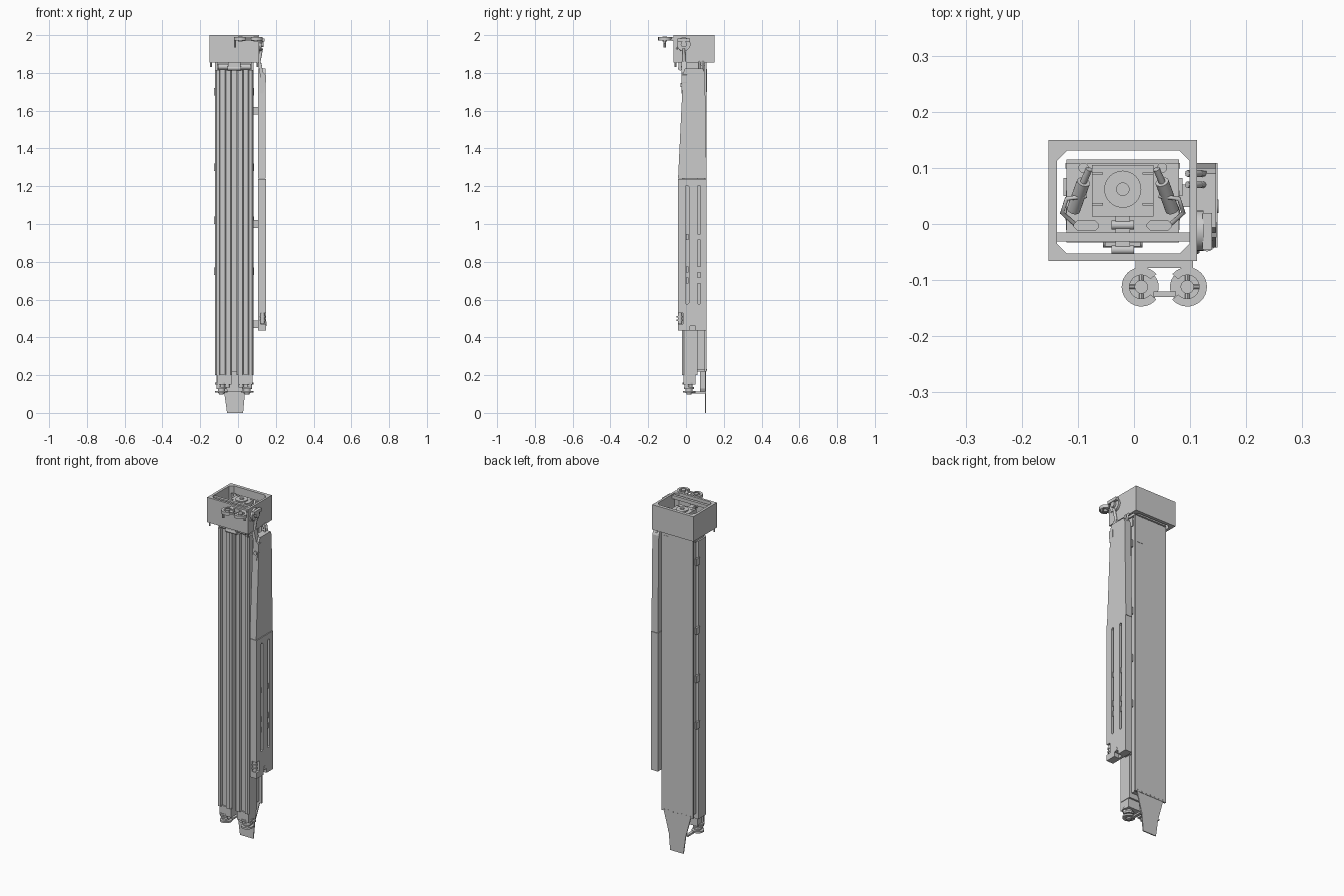
import bpy, bmesh, math
from mathutils import Vector

if "Cube" in bpy.data.objects:
    bpy.data.objects.remove(bpy.data.objects["Cube"])

CX = -0.02  # centre line of the mast


def finish(name, bm, smooth=False):
    bmesh.ops.recalc_face_normals(bm, faces=bm.faces)
    me = bpy.data.meshes.new(name)
    bm.to_mesh(me)
    bm.free()
    ob = bpy.data.objects.new(name, me)
    bpy.context.collection.objects.link(ob)
    if smooth:
        bpy.ops.object.select_all(action='DESELECT')
        ob.select_set(True)
        bpy.context.view_layer.objects.active = ob
        bpy.ops.object.shade_smooth_by_angle()
    return ob


def prism(name, pts, axis, a, b):
    put = {'x': lambda u, v, w: (w, u, v), 'y': lambda u, v, w: (u, w, v),
           'z': lambda u, v, w: (u, v, w)}[axis]
    bm = bmesh.new()
    lo = [bm.verts.new(put(u, v, a)) for u, v in pts]
    hi = [bm.verts.new(put(u, v, b)) for u, v in pts]
    bm.faces.new(lo)
    bm.faces.new(hi)
    for i in range(len(pts)):
        j = (i + 1) % len(pts)
        bm.faces.new((lo[i], lo[j], hi[j], hi[i]))
    return finish(name, bm)


def box(name, x0, x1, y0, y1, z0, z1):
    return prism(name, [(x0, y0), (x1, y0), (x1, y1), (x0, y1)], 'z', z0, z1)


def cyl(name, p, q, r, r2=None, n=20):
    p, q = Vector(p), Vector(q)
    bm = bmesh.new()
    bmesh.ops.create_cone(bm, cap_ends=True, segments=n, radius1=r,
                          radius2=r if r2 is None else r2, depth=(q - p).length)
    bm.transform((q - p).to_track_quat('Z', 'Y').to_matrix().to_4x4())
    bmesh.ops.translate(bm, verts=bm.verts, vec=(p + q) / 2)
    return finish(name, bm, True)


def cut(ob, tool):
    m = ob.modifiers.new('cut', 'BOOLEAN')
    m.operation, m.solver, m.object = 'DIFFERENCE', 'EXACT', tool
    tool.hide_render = True
    bpy.context.view_layer.objects.active = ob
    bpy.ops.object.modifier_apply(modifier=m.name)
    bpy.data.objects.remove(tool)


def chamfered(x0, x1, y0, y1, c):
    return [(x0 + c, y0), (x1 - c, y0), (x1, y0 + c), (x1, y1 - c),
            (x1 - c, y1), (x0 + c, y1), (x0, y1 - c), (x0, y0 + c)]


def tube(name, pts, r):
    cu = bpy.data.curves.new(name, 'CURVE')
    cu.dimensions, cu.bevel_depth, cu.bevel_resolution = '3D', r, 2
    cu.use_fill_caps = True
    sp = cu.splines.new('POLY')
    sp.points.add(len(pts) - 1)
    for pt, c in zip(sp.points, pts):
        pt.co = (*c, 1)
    bpy.context.collection.objects.link(bpy.data.objects.new(name, cu))


# open head frame with chamfered inner corners and a cross rail
head = box('head_frame', -.152, .112, -.066, .15, 1.855, 2)
cut(head, prism('head_cutter', chamfered(-.137, .099, -.053, .131, .018), 'z', 1.8, 2.05))
box('cross_rail', -.14, .1, -.031, -.015, 1.975, 1.995)
for x in (-.143, .103):
    cyl('head_foot', (x, -.055, 1.832), (x, -.055, 1.856), .005, n=10)

# mechanism inside the head
box('inner_deck', CX - .1, CX + .1, -.033, .114, 1.86, 1.905)
box('core_housing', CX - .055, CX + .055, .013, .105, 1.9, 1.972)
cyl('core_dial', (CX, .062, 1.972), (CX, .062, 1.978), .033, n=32)
cyl('core_dial_hub', (CX, .062, 1.978), (CX, .062, 1.983), .012)
box('deck_back_lip', CX - .1, CX + .1, .107, .115, 1.9, 1.965)
box('front_latch', CX - .013, CX + .013, -.045, .013, 1.905, 1.96)
for y in (-.046, -.002):
    cyl('latch_roller', (CX - .02, y, 1.955), (CX + .02, y, 1.955), .008, n=14)
for s in (-1, 1):
    cyl('damper_body', (CX + s * .088, .025, 1.915), (CX + s * .07, .075, 1.955), .012)
    cyl('damper_rod', (CX + s * .07, .075, 1.955), (CX + s * .06, .098, 1.972), .006)
    cyl('deck_post', (CX + s * .07, .1, 1.9), (CX + s * .07, .1, 1.97), .009)
    tube('damper_hose', [(CX + s * .065, .05, 1.94), (CX + s * .1, .045, 1.95),
                         (CX + s * .108, .02, 1.93), (CX + s * .08, -.005, 1.91)], .004)
    prism('deck_pad', chamfered(CX + s * .065 - .023, CX + s * .065 + .023, -.012, .006, .007),
          'z', 1.905, 1.925)
    for y in (.035, .09):
        box('housing_rib', CX + s * .045 - .01, CX + s * .045 + .01, y - .002, y + .002, 1.972, 1.975)

# twin grooved columns with collars and stacked feet
half = [(-.045, .06), (-.045, -.01), (-.036, -.02), (-.012, -.02), (-.008, -.006),
        (.018, -.006), (.022, -.02), (.038, -.02), (.045, -.01), (.045, .06)]
for s in (-1, 1):
    c = CX + s * .056
    prism('column', [(c + s * u, v) for u, v in half], 'z', .2, 1.815)
    box('column_neck', c - .036, c + .036, -.004, .075, 1.81, 1.865)
    for y in (-.012, .072):
        cyl('neck_roller', (c - .03, y, 1.832), (c + .03, y, 1.832), .014, n=16)
    box('column_shoe', c - .034, c + .042, -.014, .05, .15, .205)
    for dx in (-.02, .026):
        cyl('shoe_strut', (c + s * dx, .005, .135), (c + s * dx, .005, .21), .013, n=14)
    for z, r in ((.155, .035), (.132, .027), (.112, .033)):
        cyl('foot_disc', (c + s * .012, .016, z - .005), (c + s * .012, .016, z + .005), r, n=24)
    cyl('foot_core', (c + s * .012, .016, .105), (c + s * .012, .016, .17), .019)
    cyl('foot_tip', (c + s * .012, .016, .098), (c + s * .012, .016, .108), .012, .016)
    box('foot_link', c - .008, c + .008, .03, .102, .103, .113)
    box('rear_spacer', c - .03, c + .03, .058, .1, .23, 1.84)
    for z in (.75, 1.02, 1.3, 1.7):
        box('column_clip', CX + s * .1 - .006, CX + s * .1 + .006, .05, .082, z - .02, z + .02)

# front latch under the head
box('under_latch', CX - .032, CX + .032, -.04, 0, 1.83, 1.858)
cyl('under_latch_pin', (CX - .035, -.03, 1.825), (CX + .035, -.03, 1.825), .012, n=16)
box('centre_rib', CX - .011, CX + .011, .02, .1, .22, 1.85)

# back plate with pointed ground blade
box('back_plate', CX - .102, CX + .102, .099, .109, .22, 1.856)
prism('ground_blade', [(-.105, .22), (.068, .22), (.036, .1), (.027, 0), (-.058, 0), (-.072, .1)],
      'y', .101, .107)
prism('blade_mount', [(-.062, .22), (.03, .22), (.03, .13), (.02, .11), (-.052, .11), (-.062, .13)],
      'y', .075, .102)
for i in range(7):
    x = CX - .084 + i * .028
    cyl('fold_rivet', (x, .107, .228), (x, .111, .228), .004, n=8)
box('rear_access_panel', .035, .072, .108, .1105, 1.7, 1.82)

# tapered folding side panel with two long slots
lower = prism('side_panel_lower', [(-.042, .435), (.109, .435), (.109, 1.238), (-.042, 1.238)],
              'x', .105, .149)
for y in (.006, .069):
    cut(lower, prism('slot_cutter', chamfered(y - .009, y + .009, .575, 1.205, .006),
                     'x', .125, .2))
    for z in (.7, .76, .93):
        box('slot_catch', .122, .143, y - .007, y + .007, z - .016, z + .016)
cut(lower, box('hinge_notch_cutter', .12, .16, -.06, -.015, .47, .53))
cut(lower, box('base_notch_cutter', .12, .16, .02, .05, .42, .46))
prism('side_panel_upper', [(-.042, 1.24), (.109, 1.24), (.1, 1.8), (.09, 1.822), (-.006, 1.822),
                           (-.015, 1.8)], 'x', .105, .146)
cyl('panel_stud', (.147, .032, .472), (.151, .032, .472), .012, n=16)
cyl('hinge_barrel', (.13, -.032, .472), (.13, -.032, .528), .011, n=14)
for z in (.49, .51):
    cyl('hinge_collar', (.13, -.034, z - .004), (.13, -.034, z + .004), .015, n=14)
for z in (.47, 1.0, 1.6):
    box('panel_standoff', .075, .107, .03, .07, z - .02, z + .02)

# suspension arm joining the side panel to the head
prism('arm_hook', [(.118, 1.69), (.134, 1.69), (.147, 1.75), (.147, 1.79), (.134, 1.8),
                   (.12, 1.86), (.104, 1.86), (.118, 1.78), (.11, 1.75)], 'y', -.024, .004)
cyl('arm_pivot', (.13, -.03, 1.735), (.13, .008, 1.735), .011, n=16)
tube('arm_link', [(.127, -.005, 1.78), (.112, -.01, 1.86), (.125, -.012, 1.93)], .008)
for y in (.07, .09):
    tube('panel_stay', [(.125, y, 1.81), (.118, y, 1.85), (.095, y, 1.87)], .006)
cyl('side_dial', (.11, -.012, 1.952), (.124, -.012, 1.952), .036, n=28)
cyl('side_dial_hub', (.12, -.012, 1.952), (.136, -.012, 1.952), .016)
box('side_dial_arm', .122, .139, -.045, .02, 1.965, 1.983)
for i in range(3):
    y = -.05 + i * .018
    cyl('side_vent', (.113, y, 1.925 - i * .007), (.113, y + .012, 1.942 - i * .007), .004, n=8)


# front pair of open reels on a bracket
def reel(c, gap):
    cy, r, ri, n = -.112, .035, .021, 24
    a = [gap + math.radians(40 + 280 * i / n) for i in range(n + 1)]
    pts = [(c + r * math.cos(t), cy + r * math.sin(t)) for t in a]
    pts += [(c + ri * math.cos(t), cy + ri * math.sin(t)) for t in reversed(a)]
    prism('reel_rim', pts, 'z', 1.972, 1.99)
    cyl('reel_plate', (c, cy, 1.976), (c, cy, 1.982), .031, n=28)
    cyl('reel_hub', (c, cy, 1.965), (c, cy, 1.992), .012)
    for k in range(3):
        t = gap + math.radians(90 + 90 * k)
        d = Vector((math.cos(t), math.sin(t), 0))
        cyl('reel_spoke', Vector((c, cy, 1.983)) + d * .01, Vector((c, cy, 1.983)) + d * .034, .004, n=8)


reel(.013, 0)
reel(.095, math.pi)
box('reel_bracket', .003, .105, -.078, -.065, 1.968, 1.99)
box('reel_bridge', .035, .075, -.13, -.12, 1.977, 1.986)
for x in (.013, .095):
    box('reel_arm', x - .009, x + .009, -.112, -.07, 1.972, 1.98)
cyl('reel_drop_pin', (-.016, -.112, 1.935), (-.016, -.112, 1.985), .006, n=12)
cyl('reel_side_pin', (.122, -.112, 1.955), (.122, -.112, 1.985), .007, n=12)
